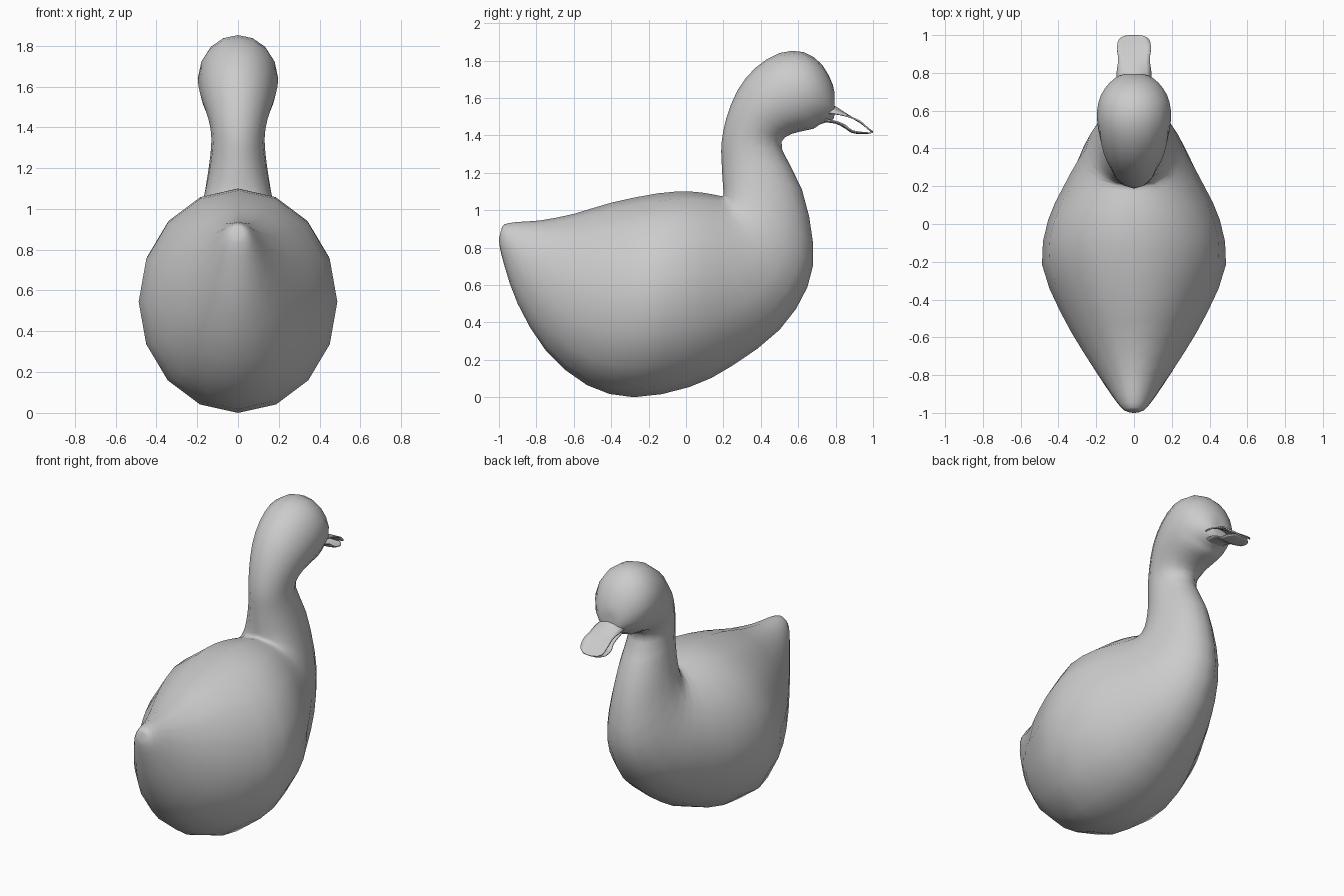
import bpy, bmesh
from math import sin, cos, pi, radians
from mathutils import Vector

cube = bpy.data.objects.get("Cube")
if cube:
    bpy.data.objects.remove(cube, do_unlink=True)

grey = bpy.data.materials.new("plain_grey")
grey.use_nodes = True
grey.diffuse_color = (0.6, 0.6, 0.6, 1)
grey.node_tree.nodes["Principled BSDF"].inputs["Base Color"].default_value = (0.6, 0.6, 0.6, 1)


def finish(bm, name, angle=60):
    bmesh.ops.recalc_face_normals(bm, faces=bm.faces)
    mesh = bpy.data.meshes.new(name)
    bm.to_mesh(mesh)
    bm.free()
    mesh.materials.append(grey)
    obj = bpy.data.objects.new(name, mesh)
    bpy.context.collection.objects.link(obj)
    bpy.ops.object.select_all(action='DESELECT')
    obj.select_set(True)
    bpy.context.view_layer.objects.active = obj
    bpy.ops.object.shade_smooth_by_angle(angle=radians(angle))
    return obj


def refine(rows, steps):
    """Catmull-Rom interpolation between section rows."""
    rows = [Vector(r) for r in rows]
    out = []
    for i in range(len(rows) - 1):
        a, b, c, d = (rows[max(i - 1, 0)], rows[i], rows[i + 1],
                      rows[min(i + 2, len(rows) - 1)])
        for s in range(steps):
            t = s / steps
            out.append(0.5 * (2 * b + (c - a) * t + (2 * a - 5 * b + 4 * c - d) * t**2
                              + (3 * b - a - 3 * c + d) * t**3))
    return out + [rows[-1]]


def loft(name, rows, sides, steps):
    """Elliptical rings: upper y, z, lower y, z, half width."""
    bm = bmesh.new()
    rings = []
    for uy, uz, ly, lz, w in refine(rows, steps):
        top, low = Vector((0, uy, uz)), Vector((0, ly, lz))
        mid, half = (top + low) / 2, (top - low) / 2
        rings.append([bm.verts.new(mid + half * cos(2 * pi * k / sides)
                                   + Vector((w * sin(2 * pi * k / sides), 0, 0)))
                      for k in range(sides)])
    for r, s in zip(rings, rings[1:]):
        for k in range(sides):
            n = (k + 1) % sides
            bm.faces.new((r[k], r[n], s[n], s[k]))
    bm.faces.new(rings[0])
    bm.faces.new(rings[-1])
    return finish(bm, name)


# Body, neck and head in one continuous skin, from tail to face
loft("body_neck_and_head", [
    (-.985, .905, -1.0, .85, .025),
    (-.97, .925, -.995, .80, .055),
    (-.90, .937, -.97, .70, .095),
    (-.78, .945, -.90, .50, .16),
    (-.60, .98, -.75, .25, .27),
    (-.40, 1.04, -.53, .065, .39),
    (-.15, 1.09, -.28, 0, .487),
    (.02, 1.10, .02, .055, .455),
    (.14, 1.085, .25, .17, .375),
    (.195, 1.075, .50, .36, .29),
    (.20, 1.10, .65, .59, .225),
    (.195, 1.17, .68, .82, .18),
    (.19, 1.27, .62, 1.11, .145),
    (.19, 1.36, .515, 1.32, .13),
    (.215, 1.49, .53, 1.39, .145),
    (.275, 1.64, .61, 1.42, .175),
    (.37, 1.76, .68, 1.435, .193),
    (.50, 1.84, .71, 1.455, .195),
    (.63, 1.845, .735, 1.465, .175),
    (.73, 1.775, .765, 1.475, .13),
    (.785, 1.67, .79, 1.49, .075),
    (.795, 1.61, .795, 1.53, .03),
], 16, 2)


def bill_sheet(name, rows, thick):
    """Thin curved plate: y, centre z, edge z, half width."""
    bm = bmesh.new()
    across = [-1, -.75, -.4, 0, .4, .75, 1]
    grid = [[bm.verts.new((w * u, y, zc + (ze - zc) * u * u)) for u in across]
            for y, zc, ze, w in refine(rows, 3)]
    for r, s in zip(grid, grid[1:]):
        for k in range(len(across) - 1):
            bm.faces.new((r[k], r[k + 1], s[k + 1], s[k]))
    obj = finish(bm, name)
    solid = obj.modifiers.new("thickness", 'SOLIDIFY')
    solid.thickness = thick
    solid.offset = 0
    return obj


# Slightly open bill
bill_sheet("upper_bill", [
    (.74, 1.58, 1.52, .085), (.80, 1.55, 1.515, .09), (.87, 1.505, 1.50, .083),
    (.93, 1.47, 1.475, .09), (.975, 1.435, 1.435, .08), (.997, 1.413, 1.42, .045),
], .008)
bill_sheet("lower_bill", [
    (.72, 1.475, 1.49, .06), (.80, 1.465, 1.475, .07), (.85, 1.44, 1.455, .072),
    (.89, 1.415, 1.425, .08), (.95, 1.41, 1.415, .08), (.99, 1.413, 1.413, .045),
], .006)

# Small eyes, each with a lid rim lying on the side of the head
for side, sign in (("left", 1), ("right", -1)):
    bpy.ops.mesh.primitive_torus_add(major_radius=.024, minor_radius=.007,
                                     major_segments=16, minor_segments=6,
                                     location=(sign * .166, .605, 1.71),
                                     rotation=(0, sign * radians(68), sign * radians(12)))
    rim = bpy.context.object
    rim.name = side + "_eyelid"
    rim.data.materials.append(grey)
    bpy.ops.object.shade_smooth_by_angle(angle=radians(60))
